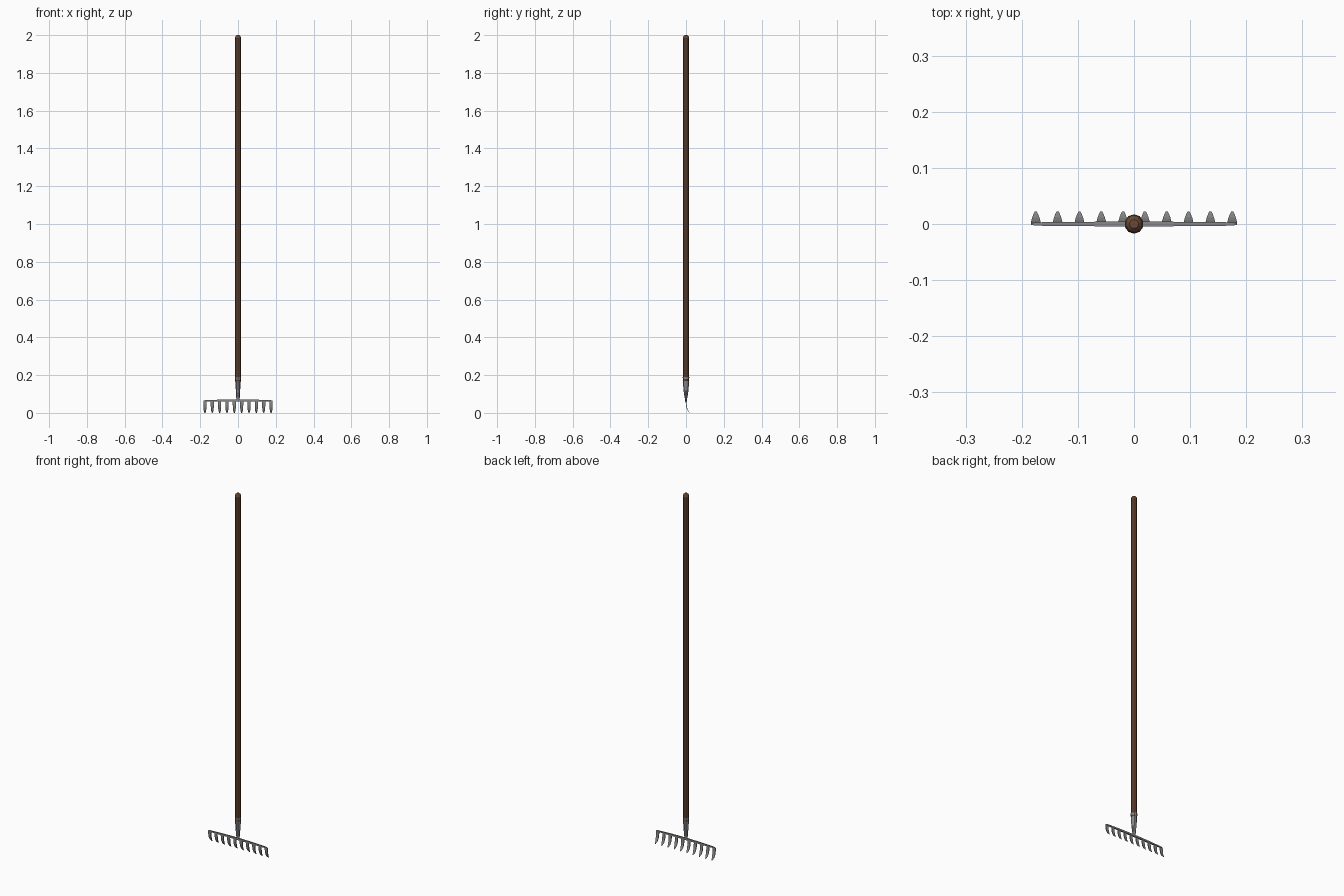
import bpy, bmesh, math

if "Cube" in bpy.data.objects:
    bpy.data.objects.remove(bpy.data.objects["Cube"])

def material(name, rgb):
    m = bpy.data.materials.new(name)
    m.diffuse_color = (*rgb, 1)
    m.use_nodes = True
    m.node_tree.nodes["Principled BSDF"].inputs["Base Color"].default_value = m.diffuse_color
    return m

WOOD = material("brown wood", (0.15, 0.066, 0.033))
METAL = material("grey steel", (0.25, 0.25, 0.255))

def loft(name, rings, mat):
    """Skin a list of equal-length closed point rings and cap both ends."""
    bm = bmesh.new()
    vs = [[bm.verts.new(p) for p in ring] for ring in rings]
    n = len(vs[0])
    for a, b in zip(vs, vs[1:]):
        for i in range(n):
            j = (i + 1) % n
            bm.faces.new((a[i], a[j], b[j], b[i]))
    bm.faces.new(vs[0])
    bm.faces.new(vs[-1])
    bmesh.ops.recalc_face_normals(bm, faces=bm.faces)
    me = bpy.data.meshes.new(name)
    bm.to_mesh(me)
    bm.free()
    me.materials.append(mat)
    ob = bpy.data.objects.new(name, me)
    bpy.context.collection.objects.link(ob)
    return ob

def oval(z, rx, ry, n=10):
    return [(rx * math.cos(math.tau * (i + 0.5) / n), ry * math.sin(math.tau * (i + 0.5) / n), z)
            for i in range(n)]

# Long wooden handle with a rounded top end
loft("handle", [oval(z, r, r) for z, r in
                [(0.17, 0.0165), (1.985, 0.0165), (1.995, 0.0135), (2.0, 0.008)]], WOOD)

# Steel socket, flattened towards the head
loft("socket", [oval(z, rx, ry) for z, rx, ry in
                [(0.066, 0.009, 0.003), (0.085, 0.010, 0.008), (0.12, 0.012, 0.0135),
                 (0.19, 0.0172, 0.0175)]], METAL)

# Head bar, thinner towards the ends
bar = []
for x, y, z0, z1 in [(-0.183, 0.0015, 0.062, 0.066), (-0.175, 0.003, 0.061, 0.067),
                     (-0.1, 0.0038, 0.061, 0.070), (0, 0.0045, 0.061, 0.071),
                     (0.1, 0.0038, 0.061, 0.070), (0.175, 0.003, 0.061, 0.067),
                     (0.183, 0.0015, 0.062, 0.066)]:
    bar.append([(x, -y, z0), (x, y, z0), (x, y, z1), (x, -y, z1)])
loft("head_bar", bar, METAL)

# Ten curved, tapering tines: (z, y, half width, half thickness)
profile = [(0.064, 0.0, 0.0085, 0.002), (0.045, 0.001, 0.0085, 0.002),
           (0.028, 0.004, 0.008, 0.0018), (0.013, 0.010, 0.0065, 0.0015),
           (0.004, 0.017, 0.004, 0.001), (0.0, 0.0215, 0.002, 0.0005)]
for k in range(10):
    x = -0.175 + 0.35 * k / 9
    loft(f"tine_{k + 1}", [[(x - w, y - t, z), (x + w, y - t, z), (x + w, y + t, z), (x - w, y + t, z)]
                           for z, y, w, t in profile], METAL)
